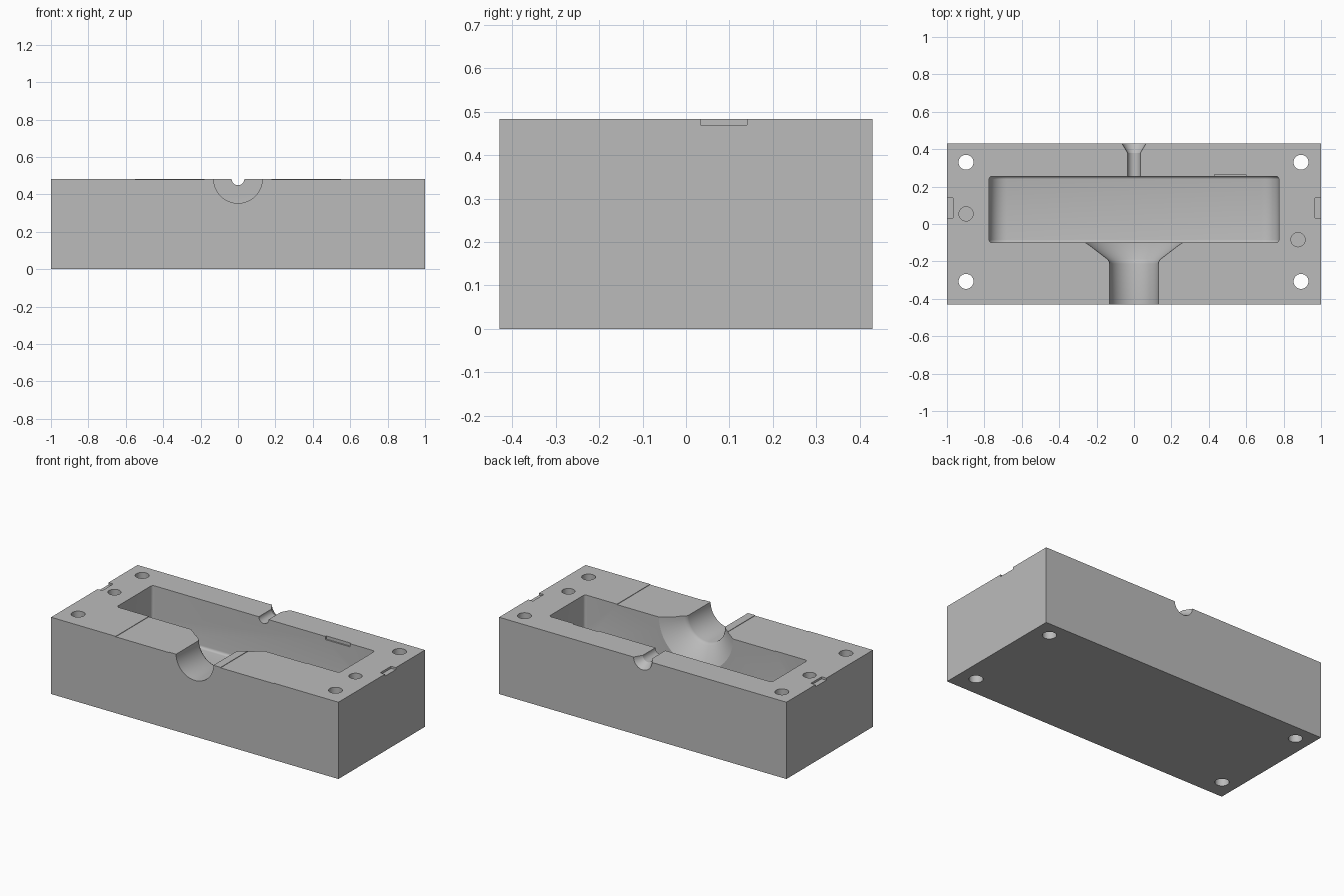
import bpy, bmesh, math
from mathutils import Matrix, Vector

cube = bpy.data.objects.get("Cube")
if cube:
    bpy.data.objects.remove(cube, do_unlink=True)

TOP = 0.483      # parting face height
HALF_Y = 0.43

steel = bpy.data.materials.new("plain_grey")
steel.use_nodes = True
GREY = (0.5, 0.5, 0.5, 1)
steel.diffuse_color = GREY
steel.node_tree.nodes["Principled BSDF"].inputs["Base Color"].default_value = GREY


def make(name, bm):
    bmesh.ops.recalc_face_normals(bm, faces=bm.faces)
    mesh = bpy.data.meshes.new(name)
    bm.to_mesh(mesh)
    bm.free()
    mesh.materials.append(steel)
    obj = bpy.data.objects.new(name, mesh)
    bpy.context.collection.objects.link(obj)
    return obj


def box_bm(lo, hi):
    lo, hi = Vector(lo), Vector(hi)
    bm = bmesh.new()
    mat = Matrix.Translation((lo + hi) / 2) @ Matrix.Diagonal((*(hi - lo), 1))
    bmesh.ops.create_cube(bm, size=1, matrix=mat)
    return bm


def cylinder_bm(x, y, r, z0, z1):
    bm = bmesh.new()
    bmesh.ops.create_cone(bm, cap_ends=True, segments=32, radius1=r, radius2=r,
                          depth=z1 - z0, matrix=Matrix.Translation((x, y, (z0 + z1) / 2)))
    return bm


def lathe_bm(profile):
    """Revolve (y, radius) points about the y axis at the parting face."""
    bm = bmesh.new()
    pts = [(profile[0][0], 0)] + profile + [(profile[-1][0], 0)]
    verts = [bm.verts.new((r, y, TOP)) for y, r in pts]
    edges = [bm.edges.new(pair) for pair in zip(verts, verts[1:])]
    bmesh.ops.spin(bm, geom=verts + edges, cent=(0, 0, TOP), axis=(0, 1, 0),
                   angle=2 * math.pi, steps=64, use_duplicate=False)
    bmesh.ops.remove_doubles(bm, verts=bm.verts, dist=1e-5)
    return bm


def cut(target, name, bm):
    cutter = make(name, bm)
    cutter.hide_render = True
    mod = target.modifiers.new(name, 'BOOLEAN')
    mod.operation, mod.solver, mod.object = 'DIFFERENCE', 'EXACT', cutter
    bpy.context.view_layer.objects.active = target
    bpy.ops.object.modifier_apply(modifier=mod.name)
    bpy.data.objects.remove(cutter, do_unlink=True)


block = make("mould_block", box_bm((-1, -HALF_Y, 0), (1, HALF_Y, TOP)))

# Shallow vent reliefs either side of the neck
for side in (-1, 1):
    x0, x1 = sorted((side * 0.18, side * 0.55))
    cut(block, "vent", box_bm((x0, -0.5, TOP - 0.003), (x1, 0, 0.6)))

# Main cavity: round ends, then small fillets around the two long walls
bm = box_bm((-0.775, -0.1, 0.18), (0.775, 0.255, 0.8))
ends = [e for e in bm.edges if abs(e.verts[0].co.y - e.verts[1].co.y) > 0.1]
bmesh.ops.bevel(bm, geom=ends, offset=0.095, segments=8, profile=0.5, affect='EDGES')
rims = [e for e in bm.edges if abs(e.verts[0].co.y - e.verts[1].co.y) < 1e-4]
bmesh.ops.bevel(bm, geom=rims, offset=0.016, segments=4, profile=0.5, affect='EDGES')
cut(block, "cavity", bm)

# Flared neck at the front and narrow flared inlet at the back
cut(block, "neck", lathe_bm([(-0.5, 0.13), (-0.212, 0.13), (-0.2, 0.133), (-0.188, 0.142),
                             (-0.115, 0.237), (-0.098, 0.262), (-0.07, 0.262)]))
cut(block, "inlet", lathe_bm([(0.2, 0.034), (0.38, 0.034), (0.43, 0.064), (0.45, 0.076)]))

# Through bolt holes and blind dowel holes
for x in (-0.898, 0.893):
    for y in (-0.307, 0.33):
        cut(block, "bolt_hole", cylinder_bm(x, y, 0.04, -0.1, 0.6))
for x, y in ((-0.898, 0.054), (0.877, -0.084)):
    cut(block, "dowel_hole", cylinder_bm(x, y, 0.038, 0.36, 0.6))

# Pry notches at both ends and a small slot in the back cavity wall
for side in (-1, 1):
    x0, x1 = sorted((side * 0.967, side * 1.1))
    cut(block, "pry_notch", box_bm((x0, 0.033, TOP - 0.013), (x1, 0.14, 0.6)))
cut(block, "wall_slot", box_bm((0.43, 0.2, TOP - 0.02), (0.6, 0.264, 0.6)))

# Smooth shading with sharp machined edges
bpy.ops.object.select_all(action='DESELECT')
block.select_set(True)
bpy.context.view_layer.objects.active = block
bpy.ops.object.shade_smooth_by_angle(angle=math.radians(30))
